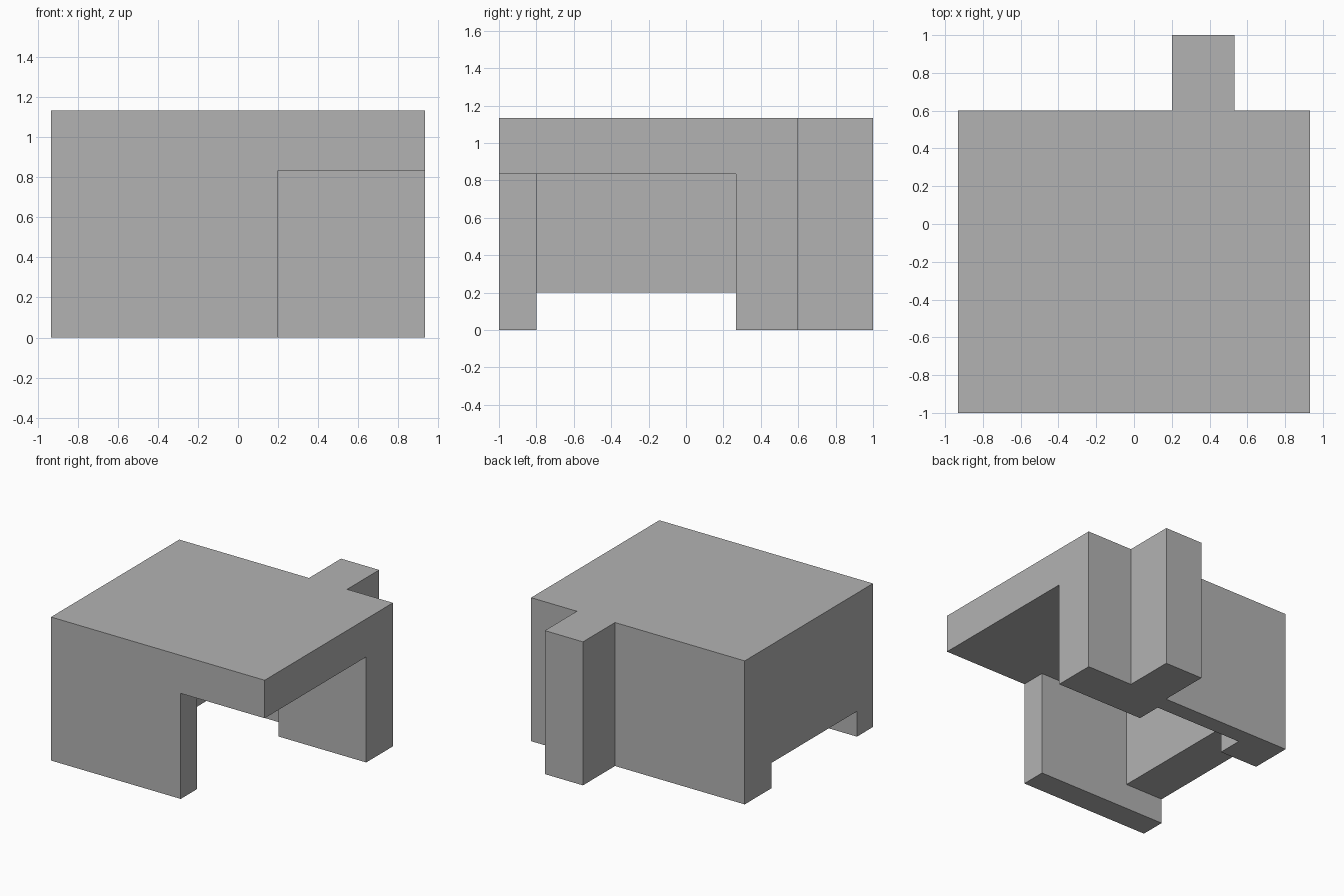
import bpy
import bmesh
from mathutils import Vector

cube = bpy.data.objects.get("Cube")
if cube:
    bpy.data.objects.remove(cube, do_unlink=True)

# One plain grey for the whole model
grey = bpy.data.materials.new("plain_grey")
grey.use_nodes = True
colour = (0.45, 0.45, 0.45, 1)
grey.diffuse_color = colour
grey.node_tree.nodes["Principled BSDF"].inputs["Base Color"].default_value = colour


def block(name, x, y, z):
    """Flat-faced box spanning the given (low, high) ranges."""
    bm = bmesh.new()
    bmesh.ops.create_cube(bm, size=1)
    low, high = (Vector(c) for c in zip(x, y, z))
    for v in bm.verts:
        v.co = (low + high) / 2 + v.co * (high - low)
    mesh = bpy.data.meshes.new(name)
    bm.to_mesh(mesh)
    bm.free()
    mesh.materials.append(grey)
    obj = bpy.data.objects.new(name, mesh)
    bpy.context.collection.objects.link(obj)
    return obj


# Shared levels and edges
side = 0.933
back = 0.6
ceiling, top = 0.833, 1.133
pillar_front = 0.267
wall_inner = 0.467
right_inner = -0.6
left_inner = 0.167
height = (0, ceiling)

# Roof slab
block("roof_slab", (-side, side), (-1, back), (ceiling, top))

# Front wall, leaving the left front corner open
block("front_wall", (-side, 0.2), (-1, -0.8), height)

# Raised thick side wall on the right
block("right_side_wall", (-side, right_inner), (-0.8, pillar_front), (0.2, ceiling))

# Back corner pillars joined by a thinner wall
block("back_right_pillar", (-side, right_inner), (pillar_front, back), height)
block("back_left_pillar", (left_inner, side), (pillar_front, back), height)
block("back_wall", (right_inner, left_inner), (wall_inner, back), height)

# Full-height post projecting from the back
block("back_post", (0.2, 0.533), (back, 1), (0, top))
